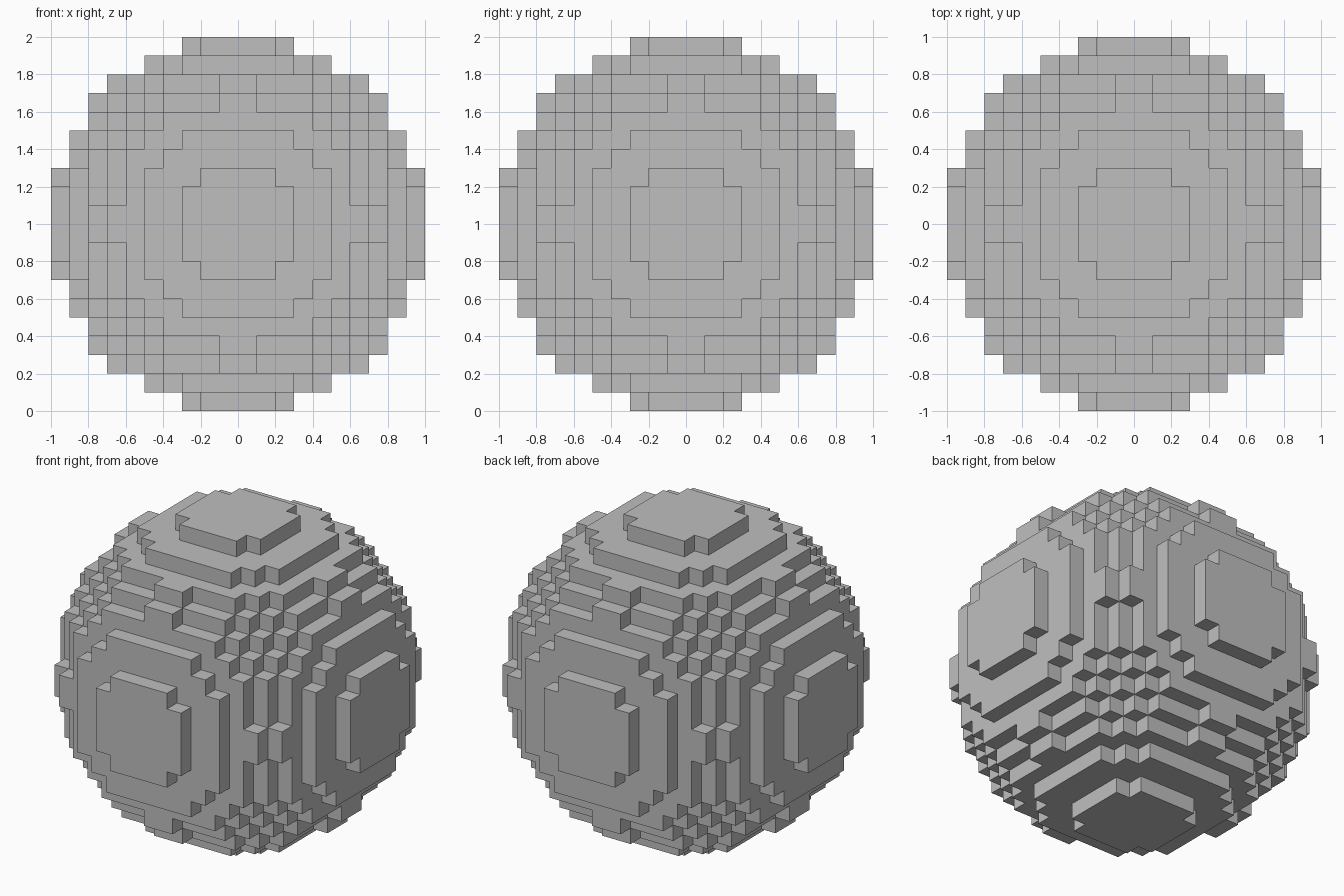
import bpy
import bmesh
from itertools import product
from mathutils import Vector

cube = bpy.data.objects.get("Cube")
if cube:
    bpy.data.objects.remove(cube, do_unlink=True)

CELL = 0.1      # edge length of one block
RADIUS = 10     # ball radius in blocks


def inside(cell):
    """True when the centre of a block lies within the ball."""
    return sum((c + 0.5) ** 2 for c in cell) <= RADIUS ** 2


def add_side(bm, cell, axis, step):
    """Add the outward square on one side of a block."""
    centre = Vector([c + 0.5 for c in cell])
    normal, u = Vector(), Vector()
    normal[axis] = step
    u[(axis + 1) % 3] = 1
    v = normal.cross(u)
    corners = [centre + (normal + a * u + b * v) / 2
               for a, b in ((-1, -1), (1, -1), (1, 1), (-1, 1))]
    bm.faces.new([bm.verts.new(p * CELL + Vector((0, 0, 1))) for p in corners])


# Blocky ball: only the exposed sides of the blocks are made
bm = bmesh.new()
span = range(-RADIUS, RADIUS)
for cell in filter(inside, product(span, repeat=3)):
    for axis, step in product(range(3), (-1, 1)):
        neighbour = list(cell)
        neighbour[axis] += step
        if not inside(neighbour):
            add_side(bm, cell, axis, step)
bmesh.ops.remove_doubles(bm, verts=bm.verts, dist=CELL / 100)

mesh = bpy.data.meshes.new("block_sphere")
bm.to_mesh(mesh)
bm.free()
ball = bpy.data.objects.new("block_sphere", mesh)
bpy.context.collection.objects.link(ball)

# Single plain grey
grey = bpy.data.materials.new("plain grey")
grey.use_nodes = True
colour = (0.52, 0.52, 0.52, 1)
grey.diffuse_color = colour
grey.node_tree.nodes["Principled BSDF"].inputs["Base Color"].default_value = colour
mesh.materials.append(grey)
